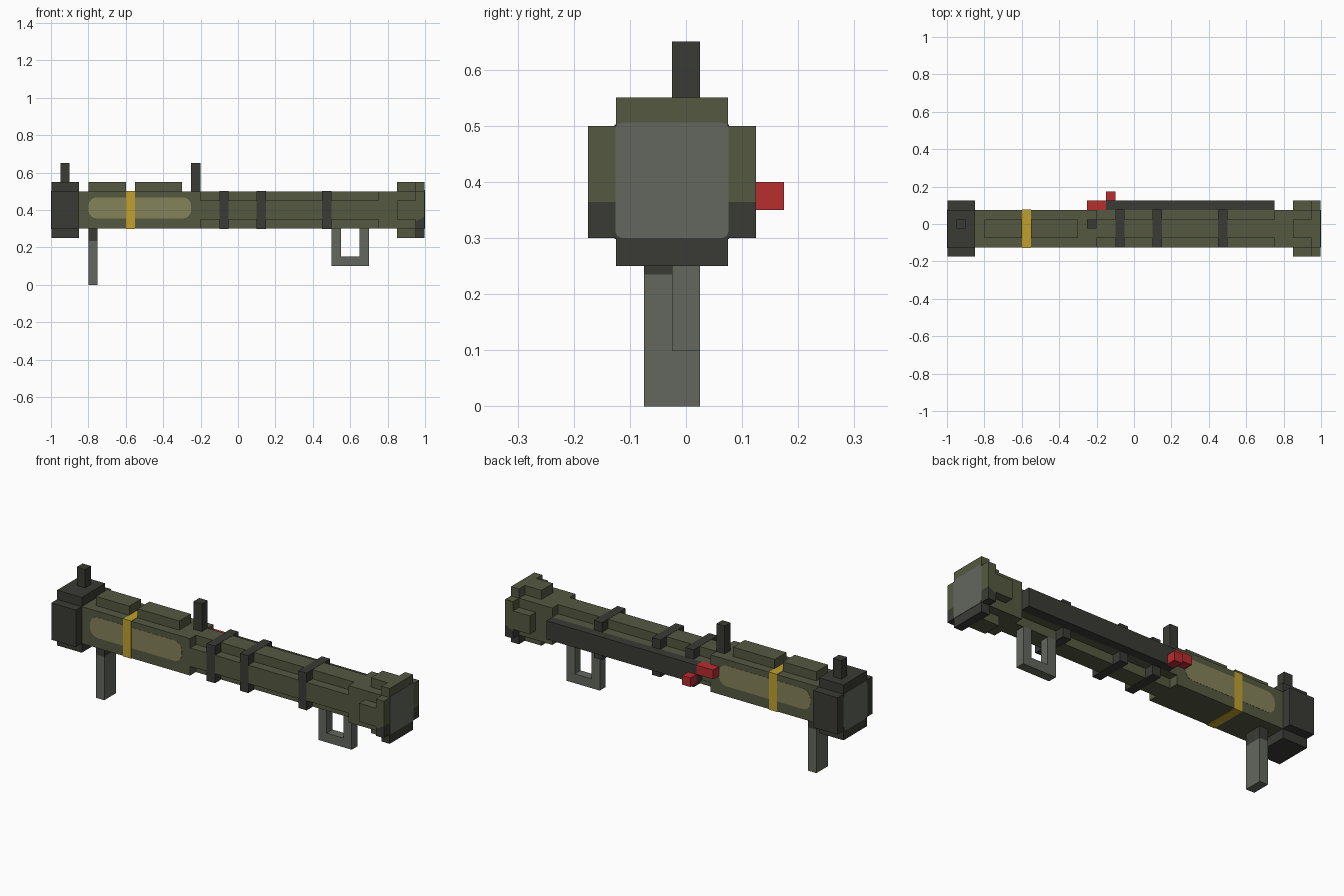
import bpy, bmesh, math
from mathutils import Vector

if "Cube" in bpy.data.objects:
    bpy.data.objects.remove(bpy.data.objects["Cube"], do_unlink=True)

CY, CZ = -0.025, 0.40      # tube axis


def make_mat(name, hexcode):
    rgb = [int(hexcode[i:i + 2], 16) / 255 for i in (0, 2, 4)]
    lin = [c / 12.92 if c <= 0.04045 else ((c + 0.055) / 1.055) ** 2.4 for c in rgb]
    m = bpy.data.materials.new(name)
    m.use_nodes = True
    m.diffuse_color = (*lin, 1)
    bsdf = next(n for n in m.node_tree.nodes if n.type == 'BSDF_PRINCIPLED')
    bsdf.inputs["Base Color"].default_value = (*lin, 1)
    bsdf.inputs["Roughness"].default_value = 0.8
    return m


olive = make_mat("olive", "555941")
dark = make_mat("dark_grey", "3A3B35")
grey = make_mat("mid_grey", "63675E")
tan = make_mat("tan", "84825A")
yellow = make_mat("yellow", "C0A02C")
red = make_mat("red", "B82D2F")


def finish(name, bm, *mats):
    bmesh.ops.recalc_face_normals(bm, faces=bm.faces)
    me = bpy.data.meshes.new(name)
    bm.to_mesh(me)
    bm.free()
    for m in mats:
        me.materials.append(m)
    ob = bpy.data.objects.new(name, me)
    bpy.context.collection.objects.link(ob)
    return ob


def box(name, x, y, z, *mats):
    bm = bmesh.new()
    bmesh.ops.create_cube(bm, size=1)
    for v in bm.verts:
        v.co = [a + (b - a) * (c + 0.5) for (a, b), c in zip((x, y, z), v.co)]
    return finish(name, bm, *mats)


def prism(points, offset):
    """Closed outline extruded along offset."""
    bm = bmesh.new()
    face = bm.faces.new([bm.verts.new(p) for p in points])
    new = bmesh.ops.extrude_face_region(bm, geom=[face])["geom"]
    bmesh.ops.translate(bm, vec=offset, verts=[g for g in new if isinstance(g, bmesh.types.BMVert)])
    bmesh.ops.recalc_face_normals(bm, faces=bm.faces)
    return bm


def plus_prism(x0, x1, reach, arm):
    """Plus-shaped section around the tube axis."""
    quarter = [(reach, -arm), (reach, arm), (arm, arm)]
    pts = []
    for k in range(4):
        c, s = round(math.cos(k * math.pi / 2)), round(math.sin(k * math.pi / 2))
        pts += [(x0, CY + a * c - b * s, CZ + a * s + b * c) for a, b in quarter]
    return prism(pts, (x1 - x0, 0, 0))


def round_rect(u0, u1, v0, v1, r, steps=4):
    pts = []
    for k, (cu, cv) in enumerate([(u1 - r, v1 - r), (u0 + r, v1 - r), (u0 + r, v0 + r), (u1 - r, v0 + r)]):
        for i in range(steps + 1):
            a = (k + i / steps) * math.pi / 2
            pts.append((cu + r * math.cos(a), cv + r * math.sin(a)))
    return pts


def square(h):
    return (CY - h, CY + h), (CZ - h, CZ + h)


MID = (CY - 0.05, CY + 0.05)       # centred strip, 0.1 wide
THIN = (-0.025, 0.025)             # sights and guard

# Tube: square rear, stepped middle, square front
box("rear_tube", (-0.86, -0.2), *square(0.1), olive)
finish("middle_tube", plus_prism(-0.2, 0.75, 0.1, 0.05), olive)
box("front_tube", (0.75, 0.96), *square(0.1), olive)

# Rear cap and its grey end plate
finish("rear_cap", plus_prism(-0.998, -0.85, 0.15, 0.1), dark)
pts = [(-1.0, y, z) for y, z in round_rect(-0.127, 0.077, 0.298, 0.502, 0.025, 2)]
finish("rear_end_plate", prism(pts, (0.004, 0, 0)), grey)

# Front collar pads
box("front_collar_vertical", (0.85, 0.95), MID, (0.25, 0.55), olive)
box("front_collar_sideways", (0.85, 0.95), (-0.175, 0.125), (0.35, 0.45), olive)

# Muzzle ring: olive above a slanted line, dark below
bm = plus_prism(0.95, 0.998, 0.15, 0.1)
cut, normal = Vector((0.95, 0, 0.34)), Vector((-0.025, 0, 0.05)).normalized()
bmesh.ops.bisect_plane(bm, geom=bm.verts[:] + bm.edges[:] + bm.faces[:], plane_co=cut, plane_no=normal)
for f in bm.faces:
    f.material_index = int((f.calc_center_median() - cut).dot(normal) < 0)
finish("muzzle_ring", bm, olive, dark)
pts = [(0.996, y, z) for y, z in round_rect(-0.126, 0.076, 0.3, 0.506, 0.012, 2)]
finish("muzzle_end_plate", prism(pts, (0.004, 0, 0)), grey)

# Clamp bands around the stepped section
for i, x in enumerate((-0.1, 0.1, 0.45)):
    box(f"clamp_band_{i + 1}", (x, x + 0.05), *square(0.1012), dark)

# Yellow ring and the tan panels on both sides
box("yellow_ring", (-0.6, -0.552), *square(0.102), yellow)
for name, y in (("front_tan_panel", -0.126), ("back_tan_panel", 0.074)):
    pts = [(x, y, z) for x, z in round_rect(-0.8, -0.25, 0.355, 0.467, 0.045)]
    finish(name, prism(pts, (0, 0.002, 0)), tan)

# Top pads and sights
box("top_pad_rear", (-0.8, -0.6), MID, (0.49, 0.55), olive)
box("top_pad_front", (-0.55, -0.3), MID, (0.49, 0.55), olive)
box("rear_sight", (-0.95, -0.9), THIN, (0.54, 0.65), dark)
box("front_sight", (-0.25, -0.2), THIN, (0.49, 0.65), dark)

# Side rail with the red trigger blocks
box("side_rail", (-0.15, 0.75), (0.07, 0.125), (0.35, 0.45), dark)
box("red_block", (-0.25, -0.15), (0.07, 0.125), (0.40, 0.45), red)
box("red_button", (-0.15, -0.1), (0.12, 0.175), (0.35, 0.40), red)

# Rear leg with a dark top
box("rear_leg", (-0.8, -0.75), MID, (0.0, 0.235), grey)
box("rear_leg_top", (-0.8, -0.75), MID, (0.235, 0.31), dark)

# Open hand guard under the front, as one U-shaped frame
outline = [(0.5, 0.305), (0.5, 0.1), (0.7, 0.1), (0.7, 0.305),
           (0.65, 0.305), (0.65, 0.15), (0.55, 0.15), (0.55, 0.305)]
finish("hand_guard", prism([(x, -0.025, z) for x, z in outline], (0, 0.05, 0)), grey)
